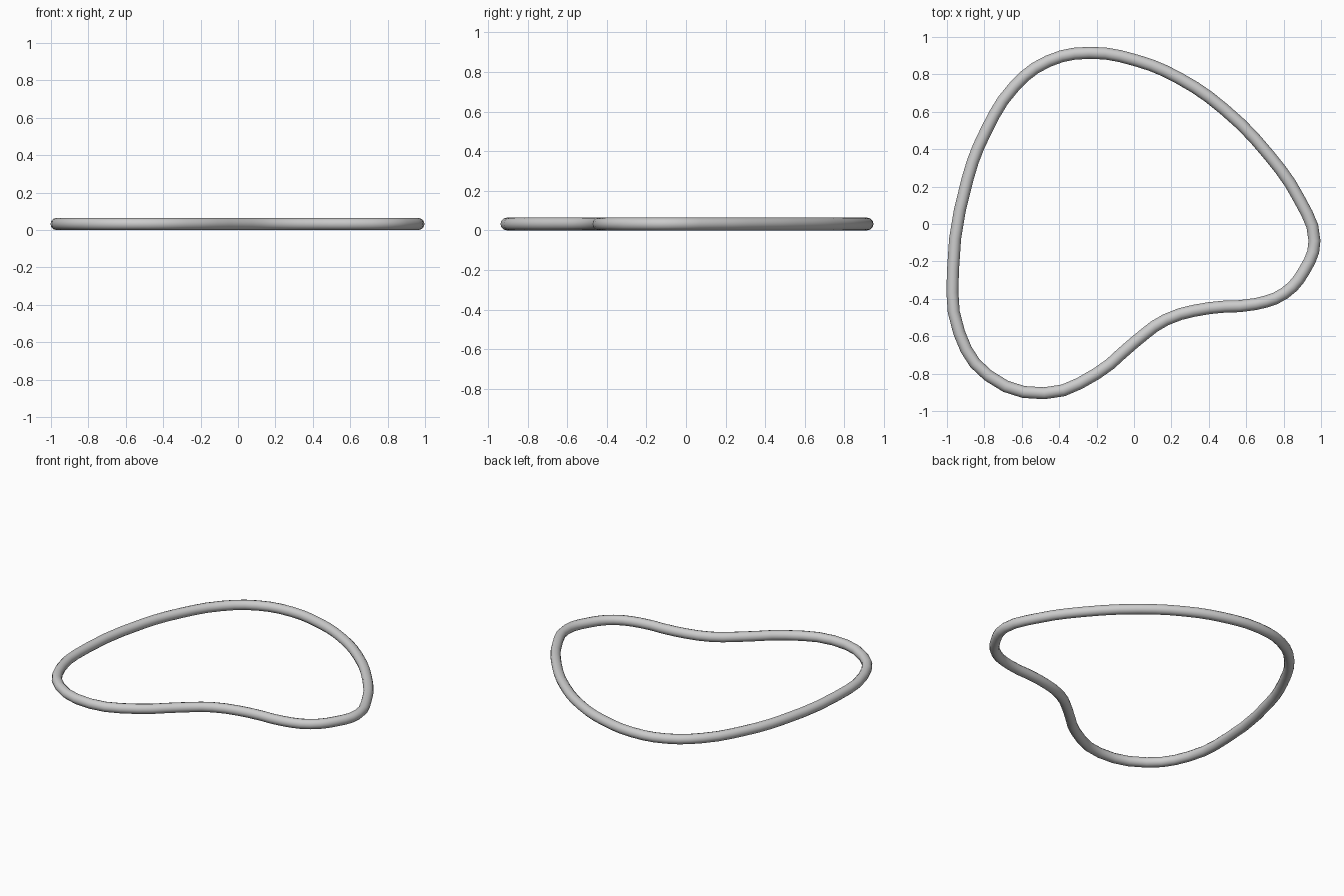
import bpy

if "Cube" in bpy.data.objects:
    bpy.data.objects.remove(bpy.data.objects["Cube"])

RADIUS = 0.032

# Centreline of the closed loop, clockwise from the top
path = [(-0.24, 0.915), (0.01, 0.875), (0.24, 0.78), (0.48, 0.615), (0.72, 0.37),
        (0.885, 0.13), (0.965, -0.09), (0.91, -0.25), (0.805, -0.37),
        (0.65, -0.428), (0.40, -0.45), (0.17, -0.512), (0.0, -0.635),
        (-0.20, -0.80), (-0.48, -0.905), (-0.78, -0.81), (-0.935, -0.58),
        (-0.968, -0.25), (-0.89, 0.24), (-0.79, 0.50), (-0.64, 0.735), (-0.46, 0.87)]

# Round tube swept along a smooth cyclic curve
curve = bpy.data.curves.new("loop_ring", 'CURVE')
curve.dimensions = '3D'
curve.resolution_u = 3
curve.bevel_depth = RADIUS
curve.bevel_resolution = 4
spline = curve.splines.new('BEZIER')
spline.bezier_points.add(len(path) - 1)
spline.use_cyclic_u = True
for point, (x, y) in zip(spline.bezier_points, path):
    point.co = (x, y, RADIUS)
    point.handle_left_type = point.handle_right_type = 'AUTO'

ring = bpy.data.objects.new("loop_ring", curve)
bpy.context.collection.objects.link(ring)
bpy.context.view_layer.objects.active = ring
ring.select_set(True)

# Turn into a smooth-shaded mesh
bpy.ops.object.convert(target='MESH')
bpy.ops.object.shade_smooth()
